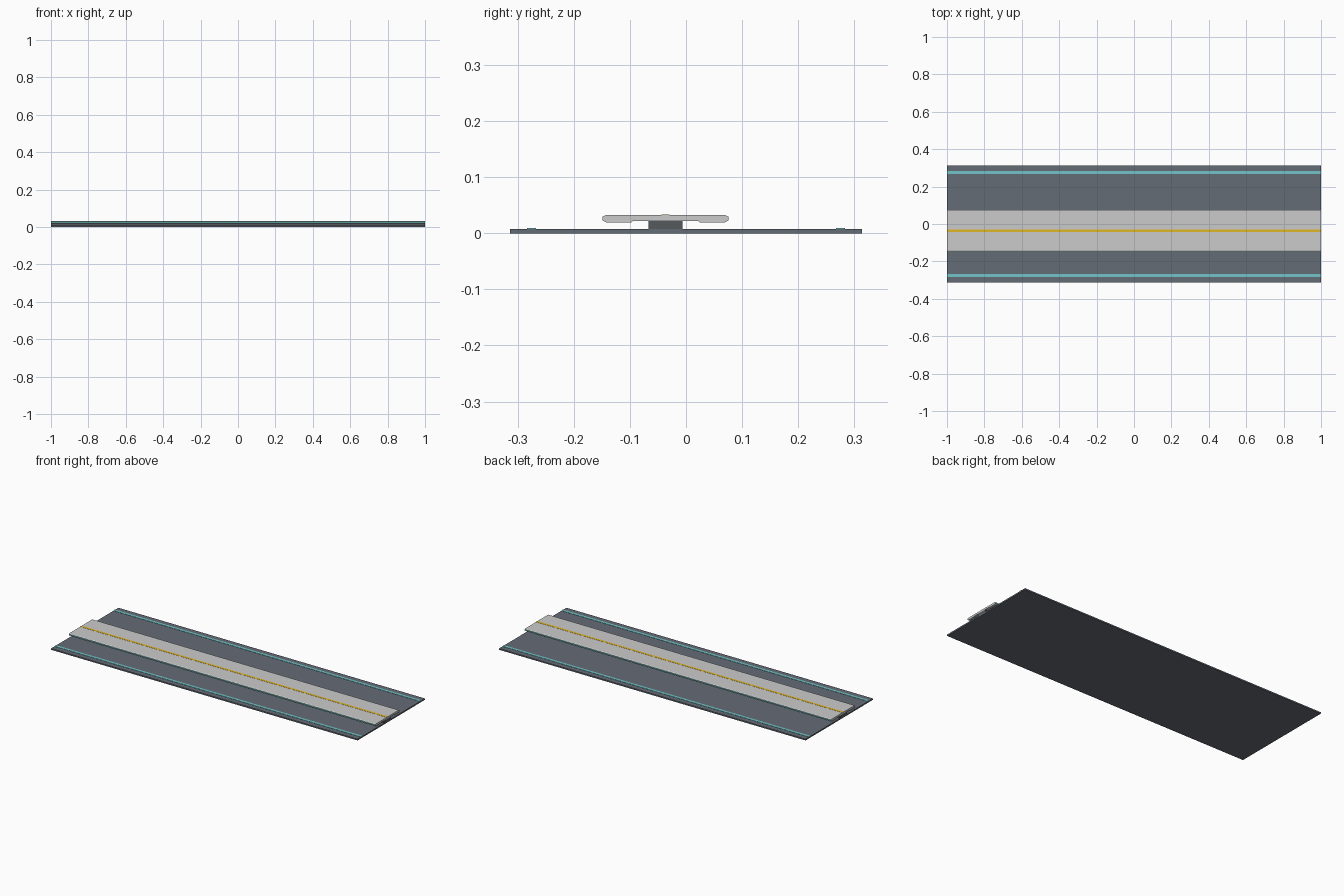
import bpy
import bmesh

if "Cube" in bpy.data.objects:
    bpy.data.objects.remove(bpy.data.objects["Cube"])


def material(name, rgb):
    m = bpy.data.materials.new(name)
    m.diffuse_color = (*rgb, 1)
    m.use_nodes = True
    m.node_tree.nodes["Principled BSDF"].inputs["Base Color"].default_value = m.diffuse_color
    return m


DECK = material("deck_grey", (0.13, 0.15, 0.18))
DARK = material("dark_grey", (0.09, 0.10, 0.11))
PALE = material("pale_grey", (0.62, 0.63, 0.64))
TEAL = material("teal", (0.17, 0.55, 0.57))
YELLOW = material("yellow", (0.75, 0.48, 0.02))


def extrude(name, profile, mat, half=1.0):
    """Sweep a closed (y, z) profile along x."""
    bm = bmesh.new()
    face = bm.faces.new([bm.verts.new((-half, y, z)) for y, z in profile])
    out = bmesh.ops.extrude_face_region(bm, geom=[face])["geom"]
    verts = [g for g in out if isinstance(g, bmesh.types.BMVert)]
    bmesh.ops.translate(bm, verts=verts, vec=(2 * half, 0, 0))
    bmesh.ops.recalc_face_normals(bm, faces=bm.faces)
    mesh = bpy.data.meshes.new(name)
    bm.to_mesh(mesh)
    bm.free()
    mesh.materials.append(mat)
    obj = bpy.data.objects.new(name, mesh)
    bpy.context.collection.objects.link(obj)
    return obj


def bar(name, y0, y1, z0, z1, mat):
    return extrude(name, [(y0, z0), (y1, z0), (y1, z1), (y0, z1)], mat)


# Wide flat deck
bar("deck", -0.314, 0.314, 0.0, 0.008, DECK)

# Off-centre support under the rail
C = -0.0365
bar("rail_support", C - 0.03, C + 0.03, 0.0075, 0.0225, DARK)

# Rail: chamfered slab with a shallow channel beneath, mirrored profile
half = [(0.058, 0.022), (0.061, 0.0195), (0.106, 0.0195), (0.111, 0.022),
        (0.111, 0.030), (0.106, 0.0325)]
profile = [(C + y, z) for y, z in half] + [(C - y, z) for y, z in reversed(half)]
extrude("rail_slab", profile, PALE)

# Yellow centre line on the rail
bar("centre_line", C - 0.007, C + 0.007, 0.032, 0.0333, YELLOW)

for side, label in ((-1, "front"), (1, "back")):
    # Teal trim along the rail edges
    a, b = sorted((C + side * 0.1105, C + side * 0.112))
    bar(label + "_rail_trim", a, b, 0.0225, 0.0295, TEAL)
    # Teal guide lines near the deck edges
    y = side * 0.275
    bar(label + "_guide_line", y - 0.008, y + 0.008, 0.0075, 0.0095, TEAL)
